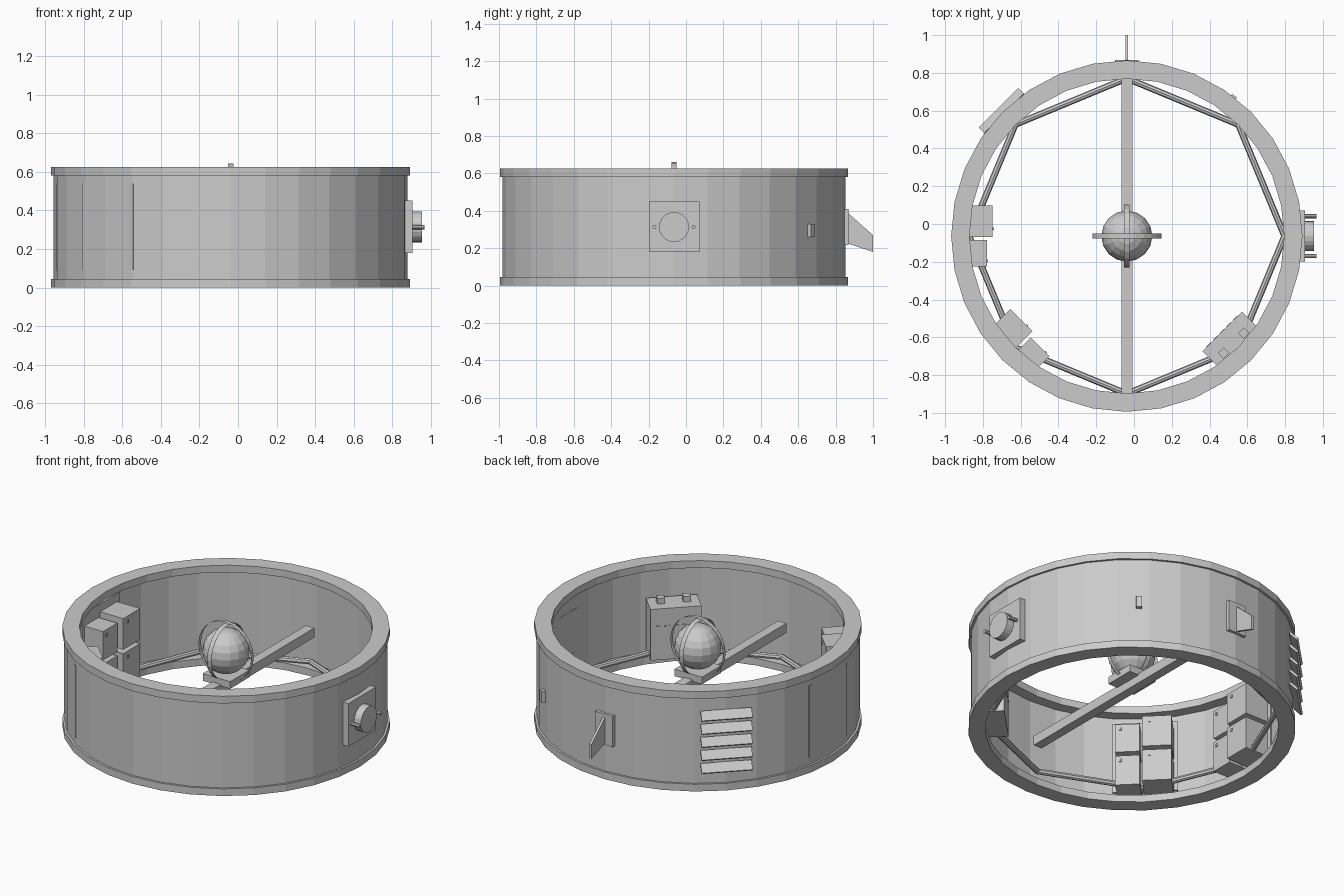
import bpy, bmesh
from math import radians, cos, sin, pi
from mathutils import Matrix, Vector

if "Cube" in bpy.data.objects:
    bpy.data.objects.remove(bpy.data.objects["Cube"])

CENTRE = Vector((-0.038, -0.064, 0))      # axis of the ring


def finish(bm, name):
    mesh = bpy.data.meshes.new(name)
    bm.to_mesh(mesh)
    bm.free()
    ob = bpy.data.objects.new(name, mesh)
    bpy.context.collection.objects.link(ob)
    return ob


def frame(angle):
    """Local frame on the ring: x = outward, y = along the ring, z = up."""
    return Matrix.Translation(CENTRE) @ Matrix.Rotation(radians(angle), 4, 'Z')


def box(name, angle, r, t, z, tilt=0):
    """Box given by (min, max) spans outward, along the ring and upward."""
    mid = [sum(s) / 2 for s in (r, t, z)]
    size = [s[1] - s[0] for s in (r, t, z)]
    bm = bmesh.new()
    m = (frame(angle) @ Matrix.Translation(mid)
         @ Matrix.Rotation(radians(tilt), 4, 'Y') @ Matrix.Diagonal((*size, 1)))
    bmesh.ops.create_cube(bm, size=1, matrix=m)
    return finish(bm, name)


def rod(name, a, b, radius, sides=8):
    a, b = Vector(a), Vector(b)
    d = b - a
    bm = bmesh.new()
    m = Matrix.Translation((a + b) / 2) @ d.to_track_quat('Z', 'Y').to_matrix().to_4x4()
    bmesh.ops.create_cone(bm, cap_ends=True, segments=sides, radius1=radius,
                          radius2=radius, depth=d.length, matrix=m)
    return finish(bm, name)


# Outer ring wall with its top and bottom flanges, one closed lathed profile
profile = [(.833, 0), (.93, 0), (.93, .045), (.917, .045), (.917, .58), (.93, .58),
           (.93, .625), (.833, .625), (.833, .58), (.9, .58), (.9, .045), (.833, .045)]
SIDES = 32
bm = bmesh.new()
loops = []
for i in range(SIDES):
    a = 2 * pi * i / SIDES
    loops.append([bm.verts.new(CENTRE + Vector((r * cos(a), r * sin(a), z))) for r, z in profile])
for i in range(SIDES):
    p, q = loops[i], loops[(i + 1) % SIDES]
    for j in range(len(profile)):
        k = (j + 1) % len(profile)
        bm.faces.new((p[j], q[j], q[k], p[k]))
bmesh.ops.recalc_face_normals(bm, faces=bm.faces)
finish(bm, "ring_wall")

# Octagon of brace rods near the floor
for i in range(8):
    ends = [frame(45 * (i + k)) @ Vector((.835, 0, .09)) for k in (0, 1)]
    rod("floor_brace", *ends, .017)

# Cross beam and instrument platform
box("cross_beam", 90, (-.833, .833), (-.029, .029), (.25, .31))
box("platform", 0, (-.095, .095), (-.095, .095), (.30, .345))

# Central sphere with two thin gimbal bands
core = CENTRE + Vector((0, 0, .478))
bm = bmesh.new()
bmesh.ops.create_uvsphere(bm, u_segments=16, v_segments=10, radius=.135,
                          matrix=Matrix.Translation(core))
finish(bm, "core_sphere")
for name, axis, radius, width in (("outer_band", 'X', .183, .025), ("inner_band", 'Y', .166, .03)):
    bm = bmesh.new()
    bmesh.ops.create_cone(bm, cap_ends=False, segments=24, radius1=radius, radius2=radius,
                          depth=width, matrix=Matrix.Translation(core) @ Matrix.Rotation(pi / 2, 4, axis))
    finish(bm, name)

# Two storage racks: backing panel and four crates with latches
for ang in (180, 225):
    box("rack_panel", ang, (.87, .902), (-.186, .186), (.09, .54))
    crates = [(.71, -.163, .004, .07, .27), (.71, -.163, .004, .295, .49),
              (.74, .02, .16, .065, .255), (.74, .02, .16, .28, .46)]
    for r, t0, t1, z0, z1 in crates:
        tm = (t0 + t1) / 2
        box("crate", ang, (r, .872), (t0, t1), (z0, z1))
        box("crate_latch", ang, (r - .006, r + .01), (tm + .035, tm + .047), (z1 - .04, z1 - .022))

# Control console with two knobs and a dashed slot
box("console", 315, (.715, .872), (-.147, .147), (.07, .39))
for t in (-.076, .074):
    box("console_knob", 315, (.78, .822), (t - .022, t + .022), (.385, .425))
for i in range(5):
    t = -.1 + .05 * i
    box("console_dash", 315, (.711, .72), (t - .016, t + .016), (.276, .283))

# Docking port on the +x side
box("port_plate", 0, (.89, .943), (-.135, .135), (.18, .45))
rod("port_hatch", frame(0) @ Vector((.93, 0, .313)), frame(0) @ Vector((.99, 0, .313)), .08, 20)
for t in (-.105, .105):
    rod("port_pin", frame(0) @ Vector((.93, t, .313)), frame(0) @ Vector((1.003, t, .313)), .011)

# Fin on the +y side: mounting plate and tapered blade
box("fin_plate", 90, (.9, .932), (-.062, .062), (.216, .41))
bm = bmesh.new()
outline = [(.925, .393), (1.064, .27), (1.064, .18), (.925, .227)]
side = [bm.verts.new(frame(90) @ Vector((r, -.007, z))) for r, z in outline]
face = bm.faces.new(side)
ext = bmesh.ops.extrude_face_region(bm, geom=[face])
moved = [v for v in ext["geom"] if isinstance(v, bmesh.types.BMVert)]
bmesh.ops.translate(bm, verts=moved, vec=frame(90).to_3x3() @ Vector((0, .014, 0)))
bmesh.ops.recalc_face_normals(bm, faces=bm.faces)
finish(bm, "fin_blade")

# Small sensor on the outer wall
box("wall_sensor", 52.5, (.9, .937), (-.016, .016), (.26, .33))

# Louvred vent of five steep slats
for i in range(5):
    z = .15 + .082 * i
    box("vent_slat", 135, (.905, .965), (-.147, .147), (z - .007, z + .007), tilt=45)
